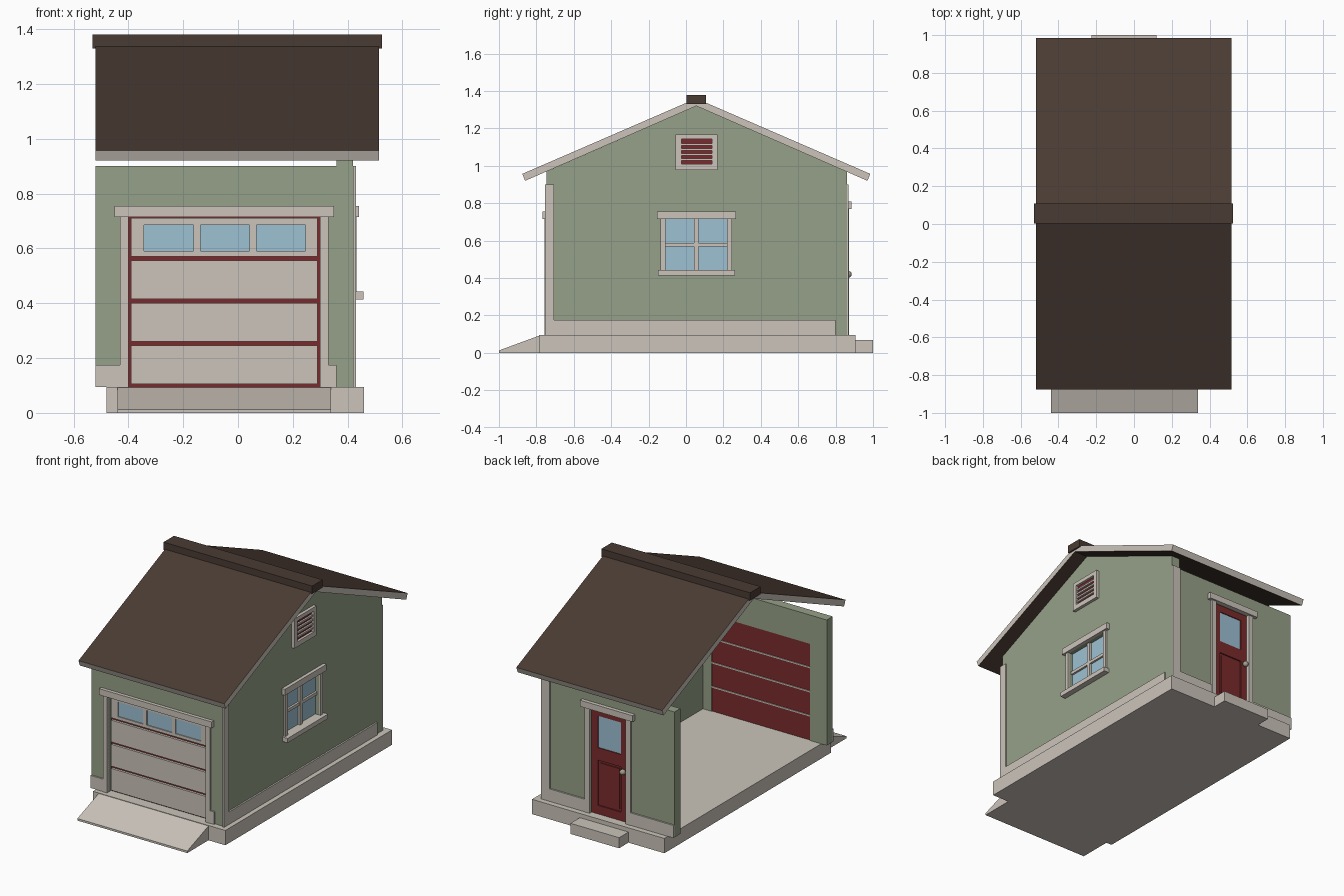
import bpy, bmesh
from mathutils import Vector

if "Cube" in bpy.data.objects:
    bpy.data.objects.remove(bpy.data.objects["Cube"])


def material(name, r, g, b):
    lin = [((c / 255 + 0.055) / 1.055) ** 2.4 for c in (r, g, b)] + [1]
    m = bpy.data.materials.new(name)
    m.use_nodes = True
    m.diffuse_color = lin
    m.node_tree.nodes["Principled BSDF"].inputs["Base Color"].default_value = lin
    return m


TRIM = material("warm_white", 203, 196, 186)
GREEN = material("sage_green", 150, 161, 136)
BROWN = material("roof_brown", 74, 59, 51)
RED = material("dark_red", 122, 43, 44)
BLUE = material("window_blue", 158, 193, 212)
METAL = material("knob_metal", 165, 160, 142)


def finish(name, bm, *mats):
    bmesh.ops.recalc_face_normals(bm, faces=bm.faces)
    mesh = bpy.data.meshes.new(name)
    bm.to_mesh(mesh)
    bm.free()
    for m in mats:
        mesh.materials.append(m)
    ob = bpy.data.objects.new(name, mesh)
    bpy.context.scene.collection.objects.link(ob)
    return ob


def box(name, x, y, z, mat):
    """Box from (low, high) ranges on each axis."""
    bm = bmesh.new()
    bmesh.ops.create_cube(bm, size=1)
    for v in bm.verts:
        v.co = [(r[0] + r[1]) / 2 + c * (r[1] - r[0]) for r, c in zip((x, y, z), v.co)]
    return finish(name, bm, mat)


def prism(name, profile, x, *mats):
    """Extrude a (y, z) profile along x."""
    bm = bmesh.new()
    face = bm.faces.new([bm.verts.new((x[0], py, pz)) for py, pz in profile])
    new = bmesh.ops.extrude_face_region(bm, geom=[face])["geom"]
    bmesh.ops.translate(bm, verts=[g for g in new if isinstance(g, bmesh.types.BMVert)],
                        vec=(x[1] - x[0], 0, 0))
    return finish(name, bm, *mats)


def cut(ob, x, y, z):
    """Cut a box-shaped opening."""
    cutter = box("cutter", x, y, z, ob.data.materials[0])
    mod = ob.modifiers.new("opening", "BOOLEAN")
    mod.operation, mod.solver, mod.object = "DIFFERENCE", "EXACT", cutter
    bpy.context.view_layer.objects.active = ob
    bpy.ops.object.modifier_apply(modifier=mod.name)
    bpy.data.objects.remove(cutter)


MID = 0.055             # y of the ridge
FRONT, BACK, SIDE = -0.745, 0.86, 0.42   # outer wall faces
FLOOR, EAVE = 0.095, 0.90
INNER = 0.36            # inner face of the side wall

# Ground works
box("floor_slab", (-.48, .46), (-.785, .905), (0, FLOOR), TRIM)
prism("entry_ramp", [(-1, 0), (-.785, 0), (-.785, .092), (-1, .013)], (-.44, .34), TRIM)
box("back_step", (-.225, .12), (.905, 1), (0, .068), TRIM)

# Walls with openings
front = box("front_wall", (-.52, INNER), (FRONT, FRONT + .06), (FLOOR, EAVE), GREEN)
cut(front, (-.40, .30), (-1, -.5), (0, .715))
back = box("back_wall", (-.52, INNER), (BACK - .06, BACK), (FLOOR, EAVE), GREEN)
cut(back, (-.18, .075), (.5, 1), (0, .77))
gable = prism("gable_wall", [(FRONT, FLOOR), (BACK, FLOOR), (BACK, .97), (MID, 1.32), (FRONT, .97)],
              (INNER, SIDE), GREEN)
cut(gable, (.3, .5), (-.11, .22), (.44, .715))

# Roof: brown slopes with pale edges
roof = prism("roof", [(-.875, .957), (MID, 1.36), (.985, .957), (.97, .92), (MID, 1.32), (-.86, .92)],
             (-.52, .515), BROWN, TRIM)
for p in roof.data.polygons:
    p.material_index = 0 if abs(p.normal.z) > 0.8 else 1
box("ridge_cap", (-.53, .525), (MID - .053, MID + .053), (1.33, 1.38), BROWN)

# Corner boards and skirting
P = 0.01
box("front_corner_board", (SIDE, SIDE + P), (FRONT - P, -.705), (FLOOR, EAVE), TRIM)
box("back_corner_board", (INNER, SIDE), (BACK, BACK + P), (FLOOR, EAVE), TRIM)
SKIRT = (FLOOR, .175)
box("side_skirting", (SIDE, SIDE + P), (-.705, BACK - .06), SKIRT, TRIM)
for i, x in enumerate([(-.52, -.43), (.33, INNER)]):
    box(f"front_skirting_{i}", x, (FRONT - P, FRONT), SKIRT, TRIM)
for i, x in enumerate([(-.52, -.215), (.11, INNER)]):
    box(f"back_skirting_{i}", x, (BACK, BACK + P), SKIRT, TRIM)

# Garage door
for i, x in enumerate([(-.43, -.40), (.30, .33)]):
    box(f"garage_casing_{i}", x, (FRONT - .012, FRONT + .02), (FLOOR, .715), TRIM)
box("garage_header", (-.45, .35), (FRONT - .022, FRONT), (.715, .755), TRIM)
box("garage_door_backing", (-.40, .30), (-.715, -.69), (FLOOR, .715), RED)
for i in range(4):
    z = .105 + .155 * i
    panel = box(f"garage_panel_{i}", (-.39, .29), (-.73, -.714), (z, z + .14), TRIM)
    if i:
        box(f"garage_inner_rib_{i}", (-.40, .30), (-.69, -.685), (z - .012, z - .003), TRIM)
for i in range(3):
    x = (-.342 + .205 * i, -.163 + .205 * i)
    cut(panel, x, (-.8, -.7), (.59, .685))
    box(f"garage_glass_{i}", x, (-.724, -.712), (.59, .685), BLUE)

# Side window
for i, y in enumerate([(-.135, -.11), (.22, .245)]):
    box(f"window_casing_{i}", (SIDE, SIDE + .012), y, (.44, .715), TRIM)
box("window_header", (SIDE, SIDE + .022), (-.155, .267), (.715, .755), TRIM)
box("window_sill", (SIDE - .03, SIDE + .037), (-.15, .262), (.413, .442), TRIM)
box("window_glass", (.385, .395), (-.11, .22), (.44, .715), BLUE)
box("window_mullion", (.38, .41), (MID - .012, MID + .012), (.44, .715), TRIM)
box("window_crossbar", (.38, .408), (-.11, .22), (.568, .588), TRIM)

# Gable vent
vent = box("vent_frame", (SIDE, SIDE + .02), (-.055, .168), (.978, 1.168), TRIM)
cut(vent, (.4, .5), (-.025, .14), (1.01, 1.143))
box("vent_backing", (SIDE, SIDE + .004), (-.025, .14), (1.01, 1.143), RED)
for i in range(4):
    z = 1.028 + .027 * i
    prism(f"vent_louver_{i}", [(-.025, z), (.14, z), (.14, z + .011), (-.025, z + .011)],
          (SIDE, SIDE + .015), TRIM)

# Back door
for i, x in enumerate([(-.215, -.18), (.075, .11)]):
    box(f"door_casing_{i}", x, (BACK - .02, BACK + .012), (FLOOR, .77), TRIM)
box("door_header", (-.24, .135), (BACK, BACK + .024), (.77, .81), TRIM)
door = box("back_door", (-.18, .075), (BACK - .05, BACK - .01), (FLOOR, .77), RED)
cut(door, (-.135, .03), (BACK - .022, 1), (.52, .725))
cut(door, (-.135, .03), (BACK - .018, 1), (.15, .44))
box("door_glass", (-.135, .03), (BACK - .024, BACK - .016), (.52, .725), BLUE)
box("door_lower_panel", (-.12, .015), (BACK - .02, BACK - .012), (.165, .425), RED)
bm = bmesh.new()
bmesh.ops.create_uvsphere(bm, u_segments=16, v_segments=10, radius=.018)
bmesh.ops.translate(bm, verts=bm.verts, vec=Vector((-.158, BACK + .008, .42)))
for f in bm.faces:
    f.smooth = True
finish("door_knob", bm, METAL)
